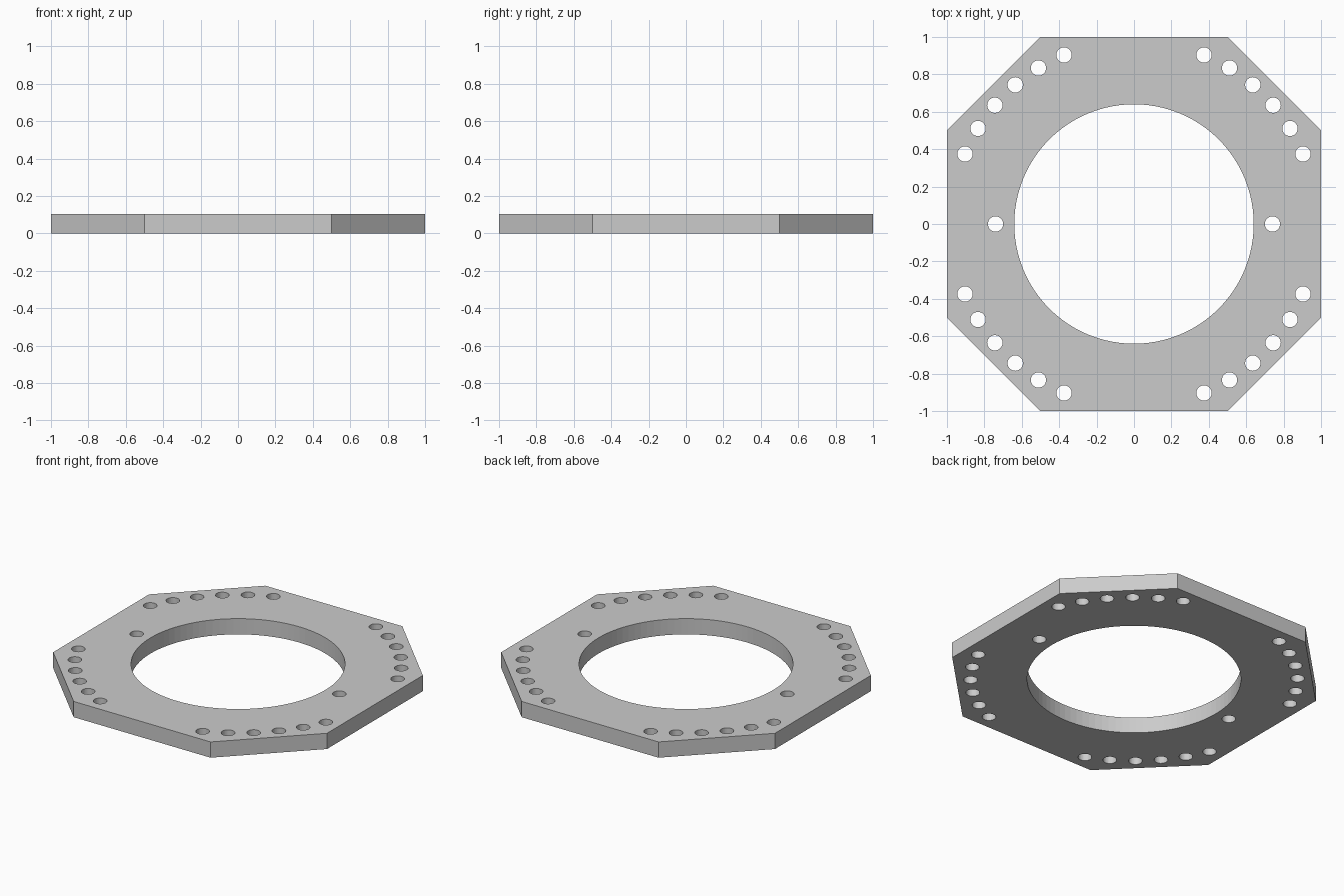
import bpy, bmesh
from math import cos, sin, pi, radians

if "Cube" in bpy.data.objects:
    bpy.data.objects.remove(bpy.data.objects["Cube"])

THICK = 0.104


def circle(cx, cy, r, n):
    return [(cx + r * cos(2 * pi * i / n), cy + r * sin(2 * pi * i / n)) for i in range(n)]


def add_outline(curve, points):
    spline = curve.splines.new('POLY')
    spline.points.add(len(points) - 1)
    for p, (x, y) in zip(spline.points, points):
        p.co = (x, y, 0, 1)
    spline.use_cyclic_u = True
    spline.use_smooth = False


# Flat profile: outlines inside the octagon become holes
curve = bpy.data.curves.new("ring_plate_profile", 'CURVE')
curve.dimensions = '2D'
curve.fill_mode = 'BOTH'
curve.extrude = THICK / 2

# Chamfered square outline
add_outline(curve, [(1, -.5), (1, .5), (.5, 1), (-.5, 1),
                    (-1, .5), (-1, -.5), (-.5, -1), (.5, -1)])

# Large central opening
add_outline(curve, circle(0, 0, 0.64, 96))

# Six bolt holes along each corner
for corner in range(4):
    for i in range(6):
        a = radians(22.5 + 9 * i + 90 * corner)
        add_outline(curve, circle(0.978 * cos(a), 0.978 * sin(a), 0.041, 32))

# Two side holes near the opening
for side in (-1, 1):
    add_outline(curve, circle(0.74 * side, 0, 0.041, 32))

plate = bpy.data.objects.new("ring_plate", curve)
bpy.context.collection.objects.link(plate)
plate.location.z = THICK / 2
bpy.context.view_layer.objects.active = plate
plate.select_set(True)
bpy.ops.object.convert(target='MESH')

# Weld the caps to the walls and keep flat faces
plate = bpy.context.object
bm = bmesh.new()
bm.from_mesh(plate.data)
bmesh.ops.remove_doubles(bm, verts=bm.verts, dist=1e-4)
bmesh.ops.recalc_face_normals(bm, faces=bm.faces)
for f in bm.faces:
    f.smooth = False
bm.to_mesh(plate.data)
bm.free()
